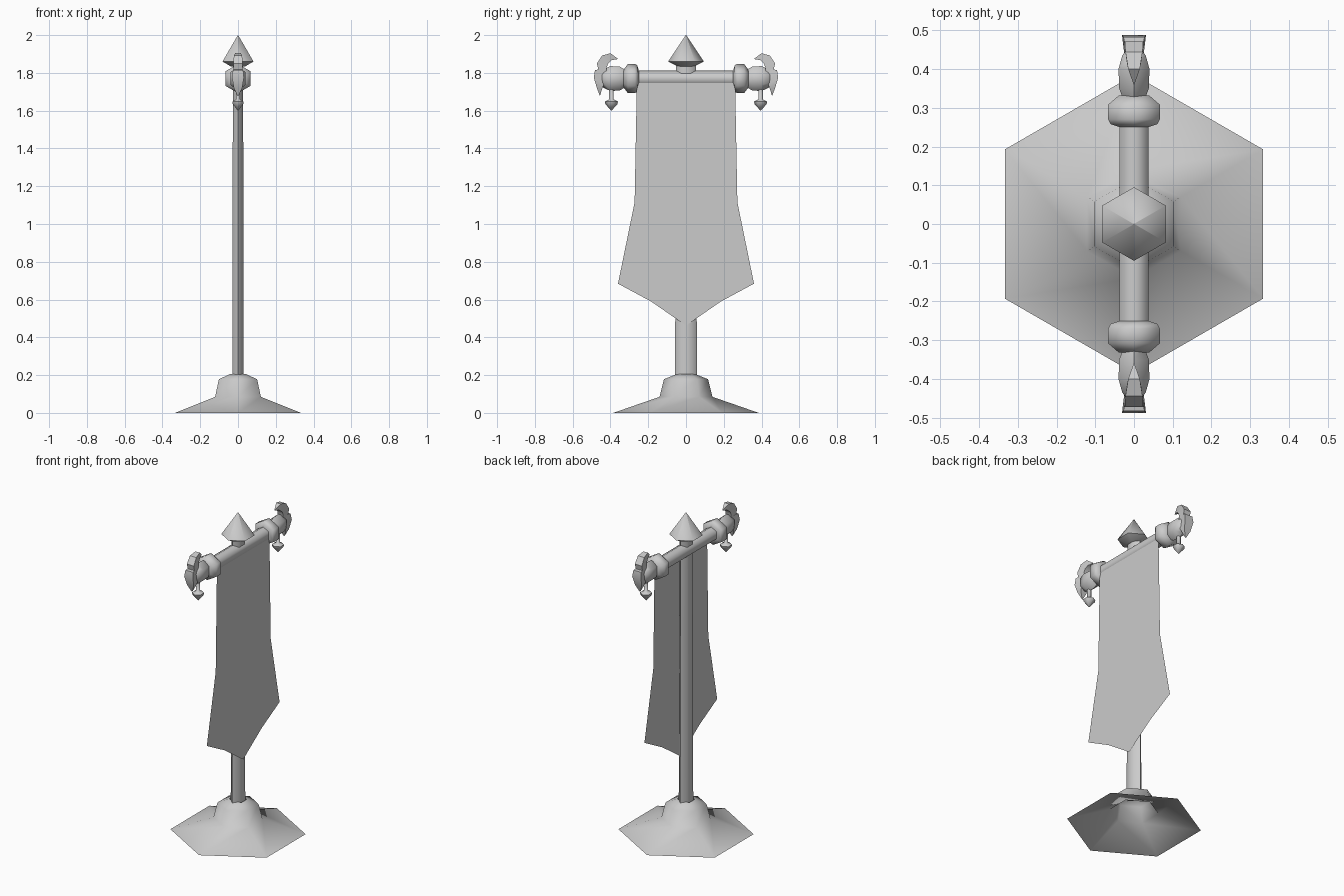
import bpy, bmesh, math
from mathutils import Matrix

cube = bpy.data.objects.get("Cube")
if cube:
    bpy.data.objects.remove(cube, do_unlink=True)

GREY = (0.6, 0.6, 0.6, 1)
stone = bpy.data.materials.new("plain grey")
stone.use_nodes = True
stone.diffuse_color = GREY
stone.node_tree.nodes["Principled BSDF"].inputs["Base Color"].default_value = GREY


def finish(name, bm, angle):
    """Turn a bmesh into a shaded object."""
    bmesh.ops.recalc_face_normals(bm, faces=bm.faces)
    mesh = bpy.data.meshes.new(name)
    bm.to_mesh(mesh)
    bm.free()
    mesh.materials.append(stone)
    obj = bpy.data.objects.new(name, mesh)
    bpy.context.collection.objects.link(obj)
    bpy.ops.object.select_all(action='DESELECT')
    obj.select_set(True)
    bpy.context.view_layer.objects.active = obj
    bpy.ops.object.shade_smooth_by_angle(angle=math.radians(angle))
    return obj


def skin(bm, rings, caps):
    """Bridge equal rings of vertices and optionally cap the ends."""
    n = len(rings[0])
    for a, b in zip(rings, rings[1:]):
        for i in range(n):
            j = (i + 1) % n
            bm.faces.new((a[i], a[j], b[j], b[i]))
    if caps:
        bm.faces.new(rings[0])
        bm.faces.new(rings[-1])
    bmesh.ops.remove_doubles(bm, verts=bm.verts, dist=0.0005)


def turned(name, profile, matrix=Matrix(), squash=1, caps=True, angle=65):
    """Six-sided turned part from (radius, height) pairs."""
    bm = bmesh.new()
    rings = []
    for r, h in profile:
        angles = [math.radians(90 + 60 * k) for k in range(6)]
        rings.append([bm.verts.new((r * squash * math.cos(a), r * math.sin(a), h))
                      for a in angles])
    skin(bm, rings, caps)
    bm.transform(matrix)
    return finish(name, bm, angle)


def leaf(name, sections, side):
    """Curled leaf from (outer y, outer z, inner y, inner z, half width)."""
    bm = bmesh.new()
    rings = []
    for oy, oz, iy, iz, w in sections:
        corners = ((-w, oy, oz), (w, oy, oz), (w * 0.8, iy, iz), (-w * 0.8, iy, iz))
        rings.append([bm.verts.new((x, y * side, z)) for x, y, z in corners])
    skin(bm, rings, True)
    return finish(name, bm, 35)


# Foot, open underneath
turned("base", [(0.385, 0), (0.14, 0.085), (0.117, 0.178), (0.05, 0.205)], caps=False)

# Upright and its pointed cap
turned("pole", [(0.058, 0.18), (0.052, 1.85)], squash=0.6)
turned("pole_tip", [(0.045, 1.835), (0.095, 1.86), (0.001, 2.0)])

# Crossbar
BAR_Z = 1.77
turned("crossbar", [(0.043, -0.27), (0.043, 0.27)],
       Matrix.Translation((0, 0, BAR_Z)) @ Matrix.Rotation(math.radians(-90), 4, 'X'))

# Ornaments at both ends of the crossbar
for side, label in ((1, "back"), (-1, "front")):
    along = (Matrix.Translation((0, 0, BAR_Z))
             @ Matrix.Rotation(math.radians(-90 * side), 4, 'X'))
    turned(label + "_collar", [(0.043, 0.25), (0.07, 0.258), (0.077, 0.27),
                               (0.077, 0.308), (0.045, 0.332)], along)
    turned(label + "_knob", [(0.045, 0.32), (0.063, 0.35), (0.066, 0.40),
                             (0.05, 0.435), (0.025, 0.455)], along, squash=0.7)
    turned(label + "_pendant", [(0.012, 1.73), (0.012, 1.66), (0.035, 1.648),
                                (0.032, 1.635), (0.001, 1.6)],
           Matrix.Translation((0, 0.395 * side, 0)))
    leaf(label + "_upper_leaf", [(0.455, 1.78, 0.42, 1.78, 0.022),
                                 (0.472, 1.85, 0.42, 1.83, 0.024),
                                 (0.444, 1.892, 0.412, 1.85, 0.022),
                                 (0.40, 1.904, 0.392, 1.868, 0.015),
                                 (0.36, 1.874, 0.36, 1.873, 0.001)], side)
    leaf(label + "_lower_leaf", [(0.45, 1.82, 0.42, 1.78, 0.022),
                                 (0.482, 1.815, 0.435, 1.765, 0.027),
                                 (0.488, 1.775, 0.436, 1.735, 0.031),
                                 (0.472, 1.72, 0.446, 1.71, 0.022),
                                 (0.456, 1.678, 0.455, 1.678, 0.003)], side)

# Hanging cloth, one flat sheet mirrored about the pole
half = [(0.26, 1.75), (0.272, 1.115), (0.36, 0.684), (0.185, 0.59), (0, 0.462)]
bm = bmesh.new()
outline = half + [(-y, z) for y, z in reversed(half[:-1])]
bm.faces.new([bm.verts.new((0.036, y, z)) for y, z in reversed(outline)])
finish("banner", bm, 30)
